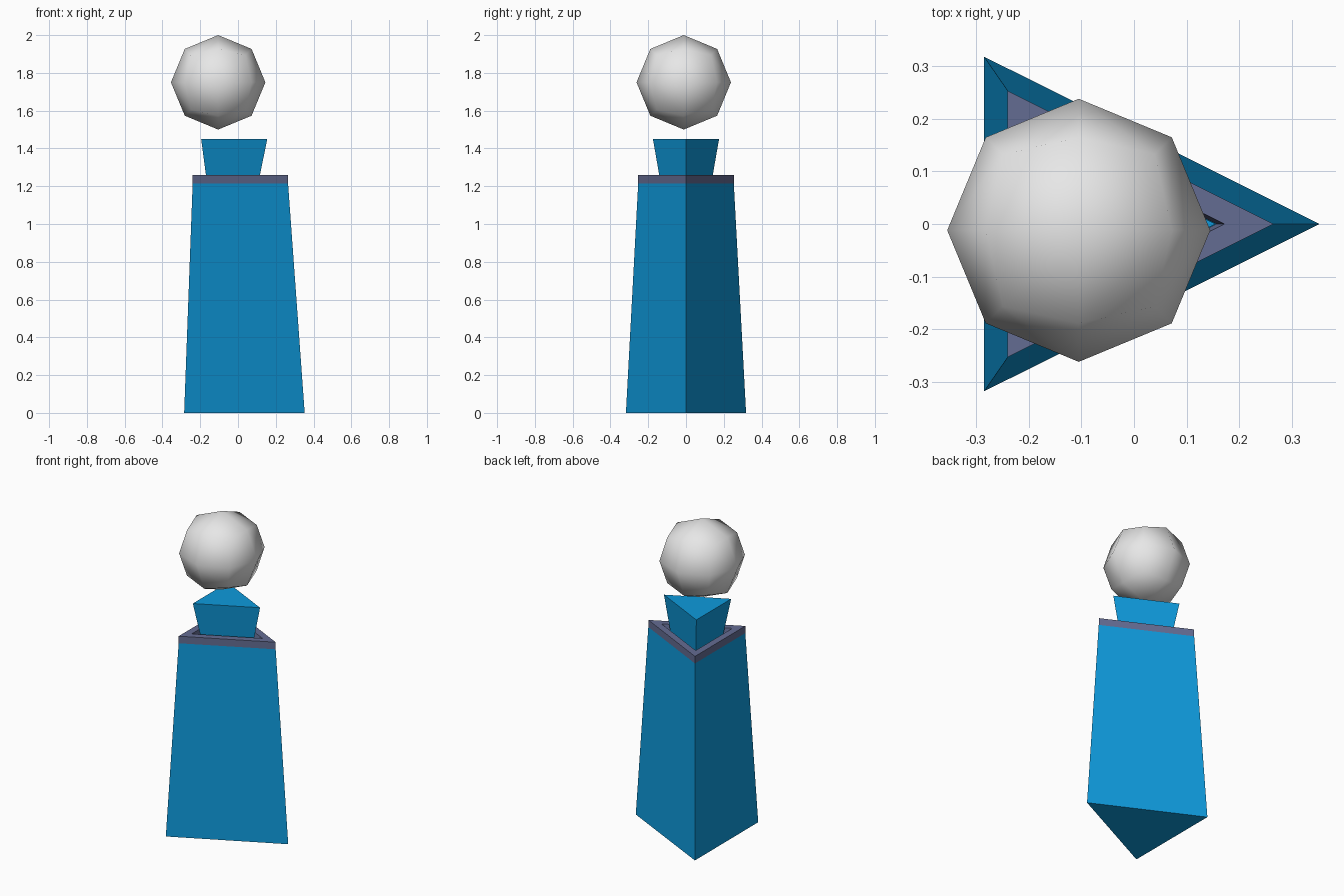
import bpy, bmesh

if "Cube" in bpy.data.objects:
    bpy.data.objects.remove(bpy.data.objects["Cube"])


def material(name, rgb):
    m = bpy.data.materials.new(name)
    m.diffuse_color = (*rgb, 1)
    m.use_nodes = True
    m.node_tree.nodes["Principled BSDF"].inputs["Base Color"].default_value = m.diffuse_color
    return m


blue = material("bright blue", (0.0044, 0.323, 0.716))
violet = material("slate violet", (0.127, 0.150, 0.288))
white = material("off white", (0.8, 0.8, 0.8))


def finish(bm, name, mat):
    me = bpy.data.meshes.new(name)
    bm.to_mesh(me)
    bm.free()
    me.materials.append(mat)
    ob = bpy.data.objects.new(name, me)
    bpy.context.collection.objects.link(ob)
    return ob


def tri_loft(name, mat, rings, capped=True):
    """Loft triangles given as (back x, tip x, half width, z)."""
    bm = bmesh.new()
    loops = [[bm.verts.new(p) for p in ((tip, 0, z), (back, w, z), (back, -w, z))]
             for back, tip, w, z in rings]
    for a, b in zip(loops, loops[1:]):
        for i in range(3):
            j = (i + 1) % 3
            bm.faces.new((a[i], a[j], b[j], b[i]))
    if capped:
        bm.faces.new(loops[0][::-1])
        bm.faces.new(loops[-1])
    return finish(bm, name, mat)


# tapering three-sided body; its top is the floor of the recess
tri_loft("body", blue, [(-0.285, 0.353, 0.318, 0), (-0.24, 0.265, 0.253, 1.215)])

# rim around the shoulder, open in the middle
tri_loft("collar", violet, [(-0.24, 0.265, 0.253, 1.215), (-0.24, 0.265, 0.253, 1.26),
                            (-0.197, 0.172, 0.184, 1.26), (-0.19, 0.157, 0.173, 1.216)],
         capped=False)

# neck, flaring upwards
tri_loft("neck", blue, [(-0.164, 0.107, 0.134, 1.215), (-0.195, 0.155, 0.175, 1.45)])

# floating head: a cube divided once and rounded to a ball
bm = bmesh.new()
bmesh.ops.create_cube(bm, size=2)
bmesh.ops.subdivide_edges(bm, edges=bm.edges[:], cuts=1, use_grid_fill=True)
for v in bm.verts:
    v.co = v.co.normalized() * 0.25
for f in bm.faces:
    f.smooth = True
head = finish(bm, "head", white)
head.location = (-0.105, -0.012, 1.75)
